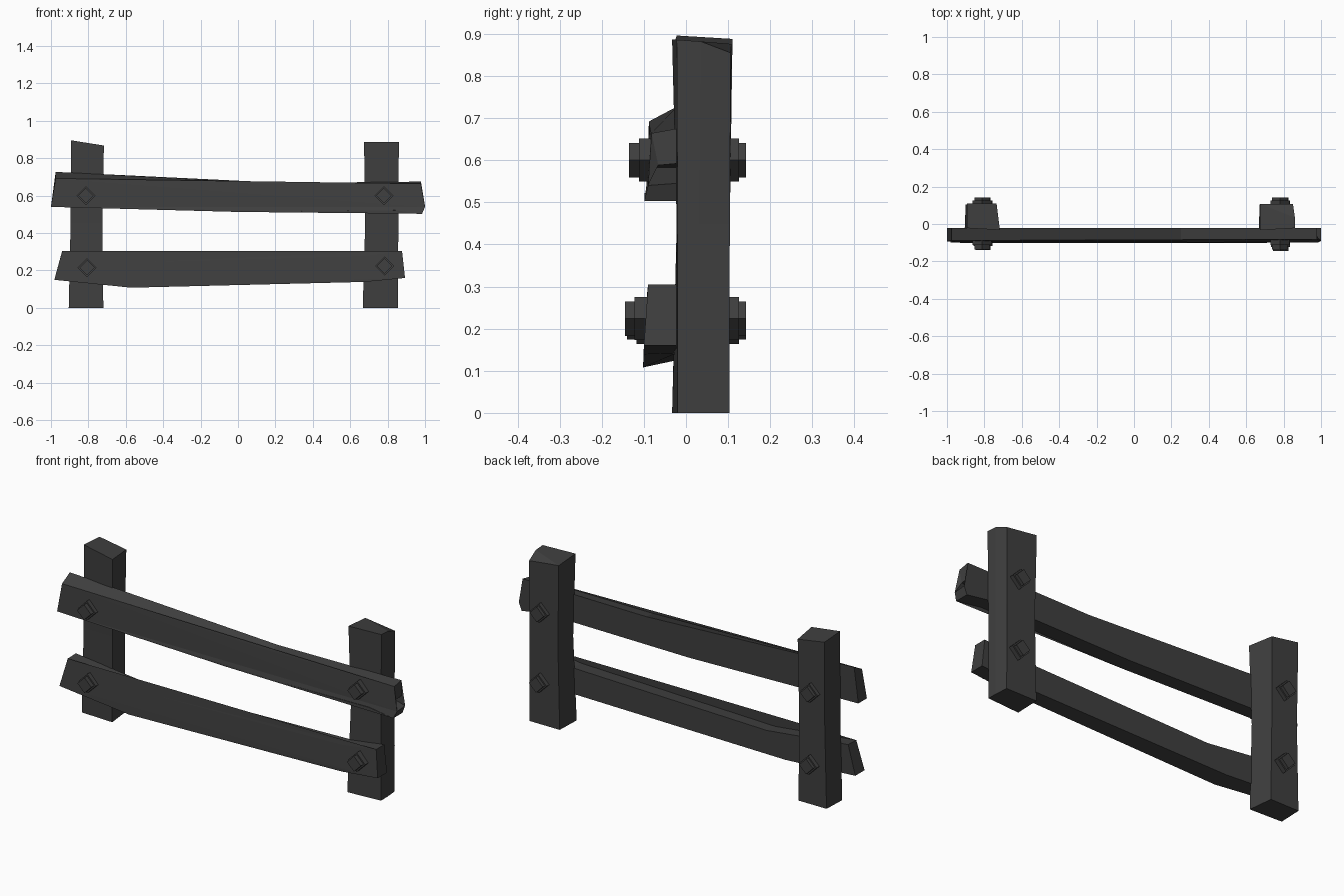
import bpy, bmesh, math
from mathutils import Matrix

if "Cube" in bpy.data.objects:
    bpy.data.objects.remove(bpy.data.objects["Cube"])

wood = bpy.data.materials.new("dark_grey")
wood.diffuse_color = (0.05, 0.05, 0.05, 1)
wood.use_nodes = True
wood.node_tree.nodes["Principled BSDF"].inputs["Base Color"].default_value = wood.diffuse_color


def finish(name, bm):
    bmesh.ops.recalc_face_normals(bm, faces=bm.faces[:])
    me = bpy.data.meshes.new(name)
    bm.to_mesh(me)
    bm.free()
    me.materials.append(wood)
    bpy.context.collection.objects.link(bpy.data.objects.new(name, me))


def loft(name, rings):
    """Closed solid through rings that have equal point counts."""
    bm = bmesh.new()
    loops = [[bm.verts.new(p) for p in ring] for ring in rings]
    n = len(loops[0])
    for a, b in zip(loops, loops[1:]):
        for i in range(n):
            j = (i + 1) % n
            bm.faces.new((a[i], a[j], b[j], b[i]))
    caps = [bm.faces.new(loops[0]), bm.faces.new(loops[-1])]
    bmesh.ops.triangulate(bm, faces=caps, ngon_method='EAR_CLIP')
    finish(name, bm)


def rail(name, profile):
    """Plank outline of (x, front z, back z, front y)."""
    loft(name, [[(x, y, zf) for x, zf, zb, y in profile],
                [(x, -0.022, zb) for x, zf, zb, y in profile]])


# Left post: sloped top, slight pinch in the middle
loft("left_post", [
    [(-.905, -.022, 0), (-.72, -.03, 0), (-.735, .103, 0), (-.9, .103, 0)],
    [(-.895, -.02, .45), (-.725, -.022, .45), (-.74, .104, .45), (-.89, .104, .45)],
    [(-.893, -.022, .896), (-.717, -.032, .868), (-.735, .11, .862), (-.893, .11, .888)]])

# Right post: back right corner of the top is worn down
loft("right_post", [
    [(.667, -.033, 0), (.856, -.02, 0), (.856, .03, 0), (.85, .103, 0), (.672, .103, 0)],
    [(.68, -.022, .45), (.857, -.02, .45), (.857, .03, .45), (.85, .104, .45), (.682, .104, .45)],
    [(.674, -.033, .886), (.86, -.022, .886), (.86, .035, .882), (.85, .106, .855), (.674, .108, .876)]])

# Upper rail with a split right end
rail("upper_rail", [
    (-1.0, .54, .54, -.094), (0, .513, .517, -.097), (.84, .522, .525, -.098),
    (.984, .503, .503, -.099), (1.0, .54, .545, -.09), (.861, .583, .583, -.085),
    (.978, .588, .592, -.066), (.978, .664, .675, -.082), (.25, .66, .668, -.086),
    (-.975, .692, .727, -.088)])

# Lower rail with bent ends
rail("lower_rail", [
    (-.982, .15, .15, -.1), (-.57, .108, .125, -.102), (.68, .139, .142, -.1),
    (.893, .16, .16, -.1), (.877, .305, .305, -.09), (.68, .278, .28, -.093),
    (-.46, .246, .252, -.094), (-.94, .303, .305, -.09)])

# Square bolts turned on their corners: washer and head on both sides
bolts = {"upper_left": (-.813, .6, 0), "upper_right": (.78, .6, 0),
         "lower_left": (-.807, .215, -.005), "lower_right": (.784, .224, -.01)}
for label, (cx, cz, dy) in bolts.items():
    for part, radius, y0, y1 in (("front_washer", .051, -.07, -.112 + dy),
                                 ("front_head", .041, -.1, -.135 + dy),
                                 ("back_washer", .051, .09, .126),
                                 ("back_head", .041, .12, .143)):
        bm = bmesh.new()
        m = Matrix.Translation((cx, (y0 + y1) / 2, cz)) @ Matrix.Rotation(math.pi / 2, 4, 'X')
        bmesh.ops.create_cone(bm, cap_ends=True, segments=4, radius1=radius,
                              radius2=radius, depth=abs(y1 - y0), matrix=m)
        finish(f"{label}_bolt_{part}", bm)
